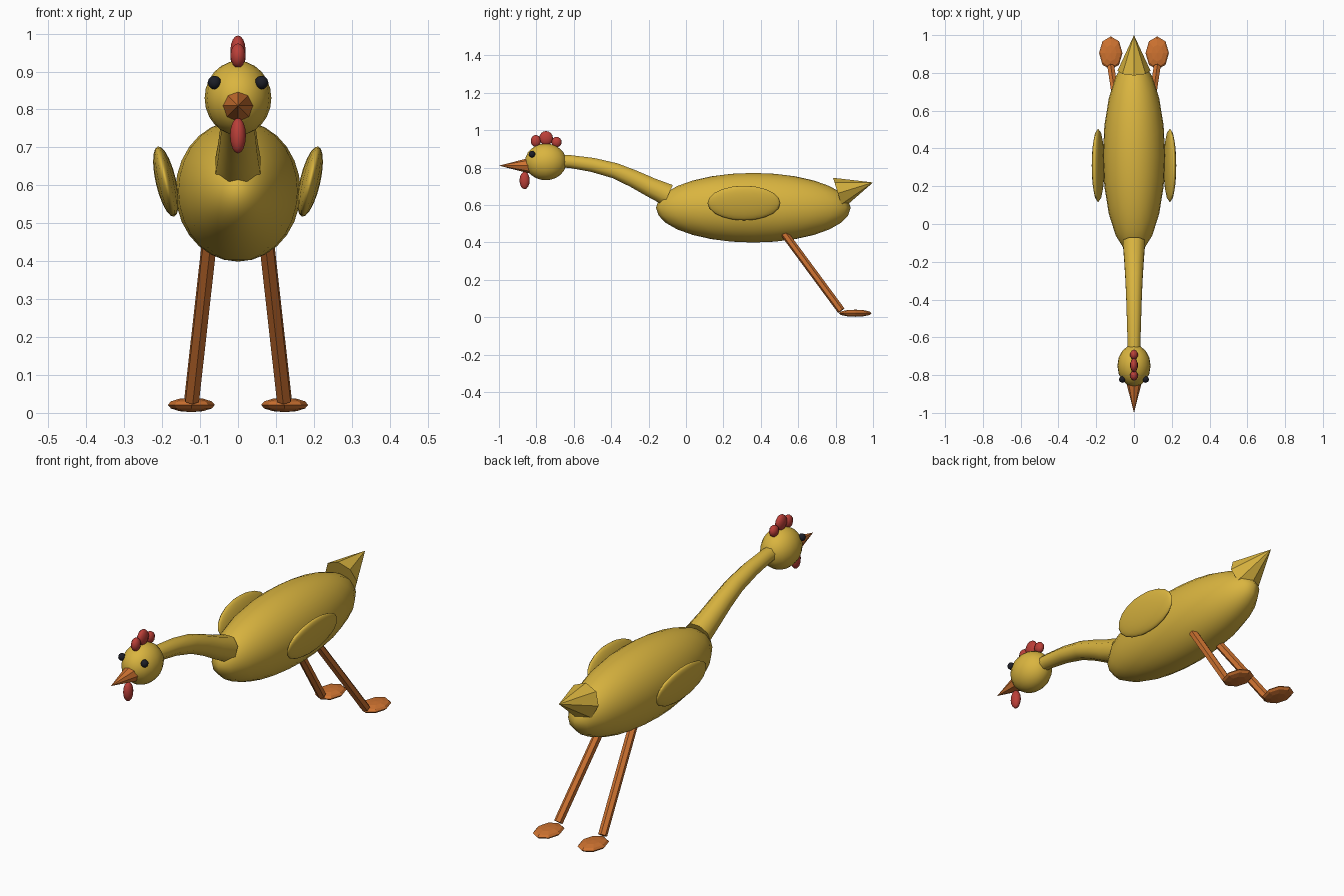
import bpy, math
from mathutils import Vector, Matrix

if "Cube" in bpy.data.objects:
    bpy.data.objects.remove(bpy.data.objects["Cube"])


def material(name, color):
    m = bpy.data.materials.new(name)
    m.diffuse_color = (*color, 1)
    m.use_nodes = True
    m.node_tree.nodes["Principled BSDF"].inputs["Base Color"].default_value = m.diffuse_color
    return m


YELLOW = material("yellow feathers", (0.70, 0.46, 0.05))
ORANGE = material("orange", (0.62, 0.17, 0.03))
RED = material("red", (0.50, 0.05, 0.04))
BLACK = material("eye black", (0.012, 0.013, 0.02))


def finish(name, mat, smooth=True):
    o = bpy.context.object
    o.name = name
    o.data.materials.append(mat)
    if smooth:
        bpy.ops.object.shade_smooth()
    else:
        bpy.ops.object.shade_flat()
    return o


def ellipsoid(name, mat, loc, radii, segs=16, rings=12, rot=(0, 0, 0), smooth=True):
    bpy.ops.mesh.primitive_uv_sphere_add(segments=segs, ring_count=rings, radius=1,
                                         location=loc, rotation=rot)
    bpy.context.object.scale = radii
    return finish(name, mat, smooth)


def cone(name, mat, start, end, r1, r2, sides=8):
    a, b = Vector(start), Vector(end)
    bpy.ops.mesh.primitive_cone_add(vertices=sides, radius1=r1, radius2=r2,
                                    depth=(b - a).length, location=(a + b) / 2)
    bpy.context.object.rotation_euler = (b - a).to_track_quat('Z', 'Y').to_euler()
    return finish(name, mat, False)


def tube(name, mat, points, sides=8):
    """Ring-lofted tube in the x = 0 plane; points are (y, z, radius)."""
    verts, faces = [], []
    n = len(points)
    for i, (y, z, r) in enumerate(points):
        p, q = points[max(i - 1, 0)], points[min(i + 1, n - 1)]
        t = Vector((0, q[0] - p[0], q[1] - p[1])).normalized()
        up = Vector((1, 0, 0)).cross(t)
        for k in range(sides):
            a = 2 * math.pi * (k + 0.5) / sides
            verts.append(Vector((r * math.cos(a), y, z)) + up * r * math.sin(a))
    for i in range(n - 1):
        for k in range(sides):
            j = (k + 1) % sides
            faces.append((i * sides + k, i * sides + j, (i + 1) * sides + j, (i + 1) * sides + k))
    faces.append(tuple(reversed(range(sides))))
    faces.append(tuple(range((n - 1) * sides, n * sides)))
    me = bpy.data.meshes.new(name)
    me.from_pydata(verts, [], faces)
    o = bpy.data.objects.new(name, me)
    bpy.context.collection.objects.link(o)
    bpy.context.view_layer.objects.active = o
    o.select_set(True)
    finish(name, mat)
    bpy.ops.object.shade_smooth_by_angle(angle=math.radians(60))
    return o


# Body, neck and head
ellipsoid("body", YELLOW, (0, 0.36, 0.585), (0.165, 0.52, 0.186), 20, 14)
bpy.ops.object.select_all(action='DESELECT')
tube("neck", YELLOW, [(-0.70, 0.835, 0.036), (-0.62, 0.832, 0.037), (-0.50, 0.814, 0.041),
                      (-0.38, 0.783, 0.045), (-0.28, 0.740, 0.050), (-0.19, 0.695, 0.056),
                      (-0.095, 0.652, 0.064)])
ellipsoid("head", YELLOW, (0, -0.75, 0.83), (0.088, 0.111, 0.098), 16, 12)

# Beak, comb and wattle
cone("beak", ORANGE, (0, -0.835, 0.81), (0, -1.0, 0.81), 0.042, 0)
for i, (y, z, ry, rz) in enumerate([(-0.803, 0.942, 0.027, 0.032),
                                    (-0.748, 0.957, 0.037, 0.038),
                                    (-0.692, 0.936, 0.027, 0.028)]):
    ellipsoid(f"comb_{i + 1}", RED, (0, y, z), (0.021, ry, rz), 10, 8)
ellipsoid("wattle", RED, (0, -0.863, 0.731), (0.022, 0.027, 0.047), 10, 8)

# Tail
cone("tail", YELLOW, (0, 0.812, 0.662), (0, 1.0, 0.72), 0.087, 0)

# Paired parts
for s, side in ((-1, "left"), (1, "right")):
    ellipsoid(f"eye_{side}", BLACK, (s * 0.062, -0.823, 0.871), (0.018, 0.018, 0.018), 8, 6)
    ellipsoid(f"wing_{side}", YELLOW, (s * 0.19, 0.31, 0.61), (0.027, 0.195, 0.095), 16, 10,
              rot=(0, s * math.radians(13), 0))
    cone(f"leg_{side}", ORANGE, (s * 0.075, 0.52, 0.455), (s * 0.122, 0.83, 0.035),
         0.021, 0.021, 6)
    ellipsoid(f"foot_{side}", ORANGE, (s * 0.123, 0.905, 0.021), (0.062, 0.088, 0.019), 8, 6,
              smooth=False)
